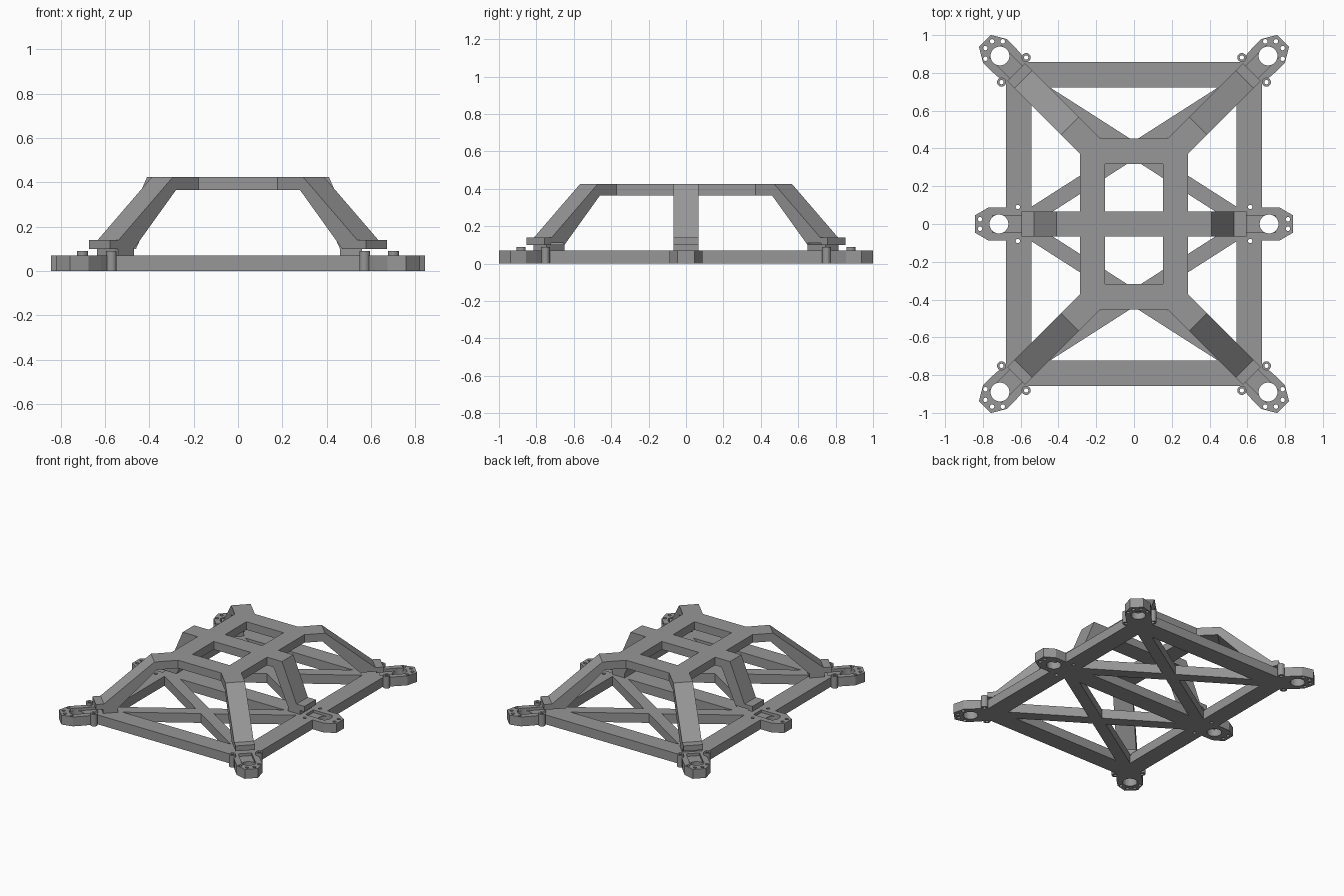
import bpy, bmesh, math
from mathutils import Matrix, Vector

old = bpy.data.objects.get("Cube")
if old:
    bpy.data.objects.remove(old, do_unlink=True)

# Single flat grey
grey = bpy.data.materials.new("mid_grey")
grey.use_nodes = True
GREY = (0.31, 0.31, 0.31, 1)
grey.diffuse_color = GREY
grey.node_tree.nodes["Principled BSDF"].inputs["Base Color"].default_value = GREY

UPRIGHT = Matrix.Rotation(math.pi / 2, 4, 'X')
BASE_H = 0.07
DECK_LO, DECK_HI = 0.365, 0.425
BAR = 0.067          # half width of bars and arms
RAIL_X, RAIL_Y = 0.61, 0.79


def prism(name, outline, lo, hi, matrix=Matrix()):
    """Extrude a flat outline from lo to hi, then place it."""
    bm = bmesh.new()
    bottom = [bm.verts.new((x, y, lo)) for x, y in outline]
    top = [bm.verts.new((x, y, hi)) for x, y in outline]
    bm.faces.new(bottom)
    bm.faces.new(top)
    n = len(outline)
    for i in range(n):
        j = (i + 1) % n
        bm.faces.new((bottom[i], bottom[j], top[j], top[i]))
    bm.transform(matrix)
    bmesh.ops.recalc_face_normals(bm, faces=bm.faces)
    mesh = bpy.data.meshes.new(name)
    bm.to_mesh(mesh)
    bm.free()
    mesh.materials.append(grey)
    obj = bpy.data.objects.new(name, mesh)
    bpy.context.scene.collection.objects.link(obj)
    return obj


def block(name, x0, x1, y0, y1, lo, hi, matrix=Matrix()):
    return prism(name, [(x0, y0), (x1, y0), (x1, y1), (x0, y1)], lo, hi, matrix)


def disc(name, x, y, radius, lo, hi, matrix, sides=20):
    ring = [(x + radius * math.cos(math.tau * i / sides),
             y + radius * math.sin(math.tau * i / sides)) for i in range(sides)]
    return prism(name, ring, lo, hi, matrix)


def beam(name, start, end, half, lo, hi):
    """Straight bar between two floor points."""
    a, b = Vector(start), Vector(end)
    d = b - a
    m = Matrix.Translation((a.x, a.y, 0)) @ Matrix.Rotation(math.atan2(d.y, d.x), 4, 'Z')
    return block(name, 0, d.length, -half, half, lo, hi, m)


def fuse(name, parts, cutters=()):
    """Union the parts, subtract the cutters, keep one clean object."""
    body, rest = parts[0], parts[1:]
    for group, op in ((rest, 'UNION'), (cutters, 'DIFFERENCE')):
        for part in group:
            mod = body.modifiers.new("join", 'BOOLEAN')
            mod.operation, mod.object, mod.solver = op, part, 'EXACT'
    bpy.context.view_layer.update()
    graph = bpy.context.evaluated_depsgraph_get()
    mesh = bpy.data.meshes.new_from_object(body.evaluated_get(graph))
    body.modifiers.clear()
    body.data = mesh
    body.name = mesh.name = name
    for part in list(rest) + list(cutters):
        bpy.data.objects.remove(part, do_unlink=True)
    return body


base, deck, holes = [], [], []

# Perimeter rails and middle cross bar
for s in (-1, 1):
    base.append(block("end_rail", -RAIL_X - BAR, RAIL_X + BAR,
                      s * RAIL_Y - BAR, s * RAIL_Y + BAR, 0, BASE_H))
    base.append(block("side_rail", s * RAIL_X - BAR, s * RAIL_X + BAR,
                      -RAIL_Y, RAIL_Y, 0, BASE_H))
base.append(block("cross_bar", -RAIL_X, RAIL_X, -BAR, BAR, 0, BASE_H))

# Crossed braces in the front and back bays
for sx in (-1, 1):
    for sy in (-1, 1):
        base.append(beam("brace", (-sx * RAIL_X, 0), (sx * RAIL_X, sy * 0.78),
                         0.041, 0, BASE_H))

# Raised deck: two long bars and three cross bars
for s in (-1, 1):
    deck.append(block("deck_long_bar", s * 0.22 - BAR, s * 0.22 + BAR,
                      -0.45, 0.45, DECK_LO, DECK_HI))
for y in (-0.385, 0, 0.385):
    deck.append(block("deck_cross_bar", -0.28, 0.28, y - BAR, y + BAR, DECK_LO, DECK_HI))

# Mounting tabs and sloped arms, each built along its own outward axis
TAB = [(-0.02, -0.08), (0.1, -0.088), (0.18, -0.088), (0.253, -0.045),
       (0.253, 0.045), (0.18, 0.088), (0.1, 0.088), (-0.02, 0.08)]
mounts = [(sx * RAIL_X, sy * RAIL_Y, math.atan2(sy, sx), True)
          for sx in (-1, 1) for sy in (-1, 1)]
mounts += [(0.59, 0, 0, False), (-0.59, 0, math.pi, False)]

for x, y, angle, corner in mounts:
    m = Matrix.Translation((x, y, 0)) @ Matrix.Rotation(angle, 4, 'Z')
    base.append(prism("tab", TAB, 0, BASE_H, m))

    # Main hole, shallow pocket and screw holes
    hole_r = 0.141 if corner else 0.125
    holes.append(disc("hole", hole_r, 0, 0.05, -0.1, 0.2, m, 28))
    holes.append(block("pocket", 0.0, hole_r + 0.035, -0.046, 0.046, 0.05, 0.2, m))
    screws = [(0.225, 0.025)]
    if corner:
        screws += [(0.185, 0.065), (0.037, 0.092)]
    else:
        screws += [(0.025, 0.09)]
    for r, t in screws:
        for s in (-1, 1):
            holes.append(disc("screw_hole", r, s * t, 0.012, -0.1, 0.2, m, 12))

    # Small upright lugs beside the corner tabs
    if corner:
        for s in (-1, 1):
            base.append(disc("lug", 0.037, s * 0.092, 0.024, 0, 0.09, m, 16))

    # Sloped arm with a flat foot, then the stub below the foot
    if corner:
        root, top, low, toe, heel, under = -0.56, -0.382, -0.035, 0.02, -0.131, -0.40
    else:
        root, top, low, toe, heel, under = -0.35, -0.18, -0.06, 0.005, -0.13, -0.25
    profile = [(root, DECK_LO), (root, DECK_HI), (top, DECK_HI), (low, 0.14),
               (toe, 0.14), (toe, 0.1), (heel, 0.1), (under, DECK_LO)]
    deck.append(prism("arm", profile, -BAR, BAR, m @ UPRIGHT))
    deck.append(block("foot_stub", heel, -0.03, -BAR, BAR, 0.06, 0.11, m))

fuse("base_frame", base, holes)
fuse("raised_deck_with_arms", deck)
